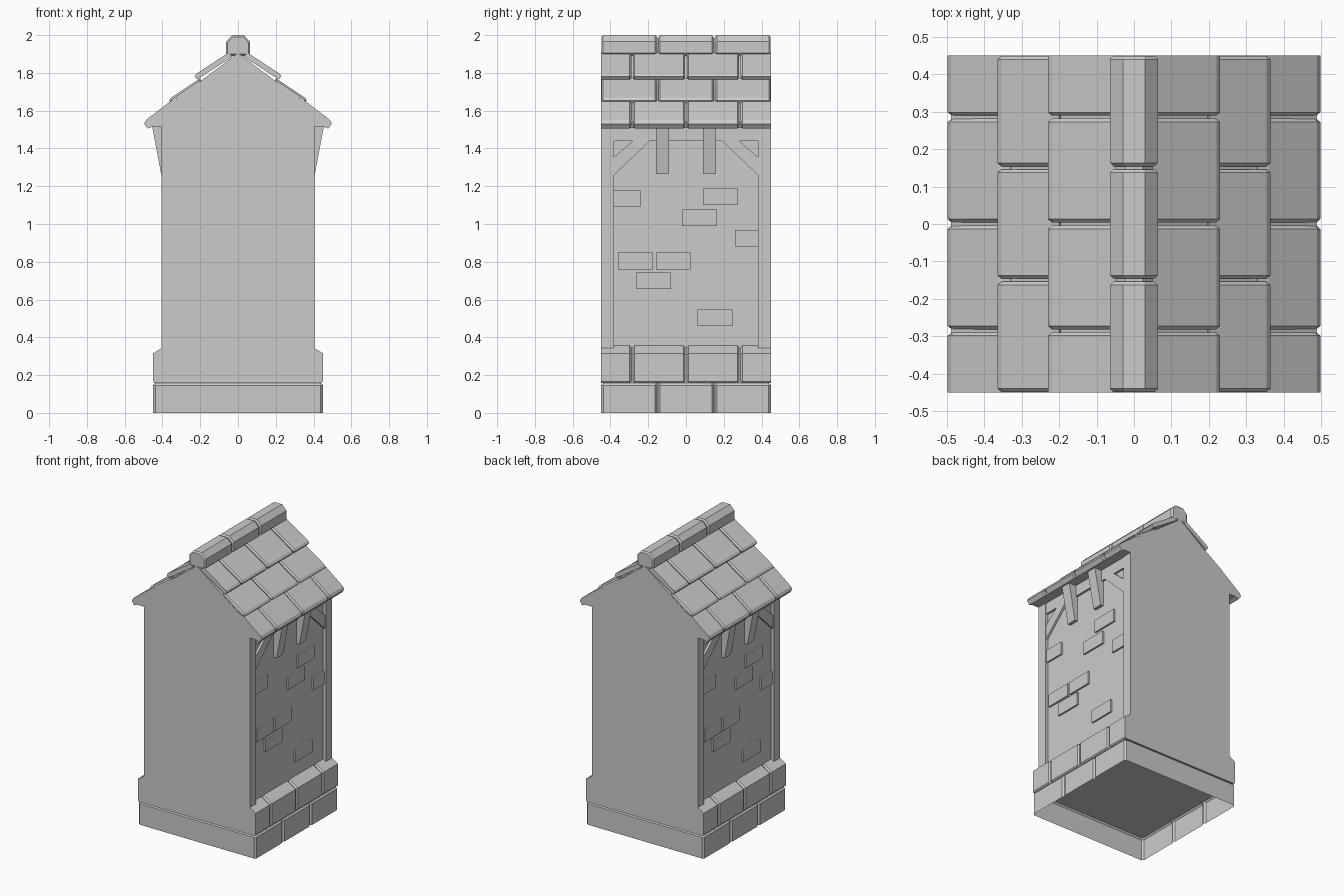
import bpy, bmesh, math

cube = bpy.data.objects.get("Cube")
if cube:
    bpy.data.objects.remove(cube, do_unlink=True)

stone = bpy.data.materials.new("stone_grey")
stone.use_nodes = True
GREY = (0.6, 0.6, 0.6, 1)
stone.diffuse_color = GREY
stone.node_tree.nodes["Principled BSDF"].inputs["Base Color"].default_value = GREY

HALF = 0.45   # half depth of the section


def finish(name, bm):
    mesh = bpy.data.meshes.new(name)
    bm.to_mesh(mesh)
    bm.free()
    mesh.materials.append(stone)
    obj = bpy.data.objects.new(name, mesh)
    bpy.context.collection.objects.link(obj)
    return obj


def prism(name, profile, a, b, axis="y", bevel=0, ends=()):
    """Extrude a profile from a to b; bevel the rims of the given ends."""
    bm = bmesh.new()
    place = (lambda p: (p[0], a, p[1])) if axis == "y" else (lambda p: (a, p[0], p[1]))
    k = 1 if axis == "y" else 0
    face = bm.faces.new([bm.verts.new(place(p)) for p in profile])
    new = bmesh.ops.extrude_face_region(bm, geom=[face])["geom"]
    for v in new:
        if isinstance(v, bmesh.types.BMVert):
            v.co[k] = b
    bmesh.ops.recalc_face_normals(bm, faces=bm.faces)
    if bevel:
        rim = [e for e in bm.edges
               if any(all(abs(v.co[k] - t) < 1e-5 for v in e.verts) for t in ends)]
        if rim:
            bmesh.ops.bevel(bm, geom=rim, offset=bevel, segments=1, affect="EDGES")
    bmesh.ops.recalc_face_normals(bm, faces=bm.faces)
    return finish(name, bm)


def opposite(obj):
    """Repeat a part on the other side by a half turn."""
    twin = obj.copy()
    obj.name, twin.name = "left_" + obj.name, "right_" + obj.name
    twin.rotation_euler.z = math.pi
    bpy.context.collection.objects.link(twin)


def mirrored(half):
    return half + [(-x, z) for x, z in reversed(half) if x != 0]


def course(name, profile, cuts, bevel_ends, both_sides, gap=0.004, bevel=0.009):
    """A row of blocks along y, split at the cuts."""
    edge = HALF - 0.002 if bevel_ends else HALF
    stops = [-edge] + cuts + [edge]
    for i in range(len(stops) - 1):
        a = stops[i] + (gap if i else 0)
        b = stops[i + 1] - (gap if i < len(stops) - 2 else 0)
        ends = [t for t in (a, b) if bevel_ends or abs(t) < edge - 0.01]
        obj = prism(f"{name}_{i + 1}", profile, a, b, "y", bevel, ends)
        if both_sides:
            opposite(obj)


def box(name, x, y, z):
    return prism(name, [(x[0], z[0]), (x[1], z[0]), (x[1], z[1]), (x[0], z[1])], *y)


THIRDS = [-0.15, 0.15]
QUARTERS = [-0.285, 0, 0.285]

# Lowest course: notched shell, open underneath
side = [(HALF - 0.012, -HALF), (HALF, 0.012 - HALF)]
for y in THIRDS:
    side += [(HALF, y - 0.013), (HALF - 0.012, y - 0.003),
             (HALF - 0.012, y + 0.003), (HALF, y + 0.013)]
side += [(HALF, HALF - 0.012), (HALF - 0.012, HALF)]
plan = side + [(-x, -y) for x, y in side]
bm = bmesh.new()
rings = [[bm.verts.new((x * s, y * s, z)) for x, y in plan]
         for z, s in ((0, 1), (0.146, 1), (0.157, 0.978))]
for low, high in zip(rings, rings[1:]):
    for i in range(len(plan)):
        j = (i + 1) % len(plan)
        bm.faces.new((low[i], low[j], high[j], high[i]))
bm.faces.new(rings[-1])
finish("foundation_course", bm)

# Upper plinth course with sloped top
prism("plinth_core", mirrored([(0.44, 0.157), (0.44, 0.31), (0.38, 0.347)]), -HALF, HALF)
course("plinth_block", mirrored([(0.443, 0.159), (HALF, 0.167), (HALF, 0.315), (0.385, 0.356)]),
       QUARTERS, False, False)

# Recessed wall, end walls with corner posts, roof deck
prism("wall_core", mirrored([(0.385, 0.2), (0.385, 1.53), (0, 1.8)]), -0.4, 0.4)
for tag, a, b in (("front", -HALF, -0.38), ("back", 0.38, HALF)):
    prism(tag + "_end_wall", mirrored([(0.405, 0.2), (0.405, 1.56), (0, 1.88)]), a, b)
prism("roof_deck", mirrored([(0.455, 1.515), (0.475, 1.507), (0.488, 1.54), (0, 1.905)]),
      -HALF, HALF)

# Timber frame: beam, braces and eave brackets
opposite(box("top_beam", (0.37, 0.4), (-0.38, 0.38), (1.44, 1.52)))
for s in (-1, 1):
    opposite(prism("brace", [(s * 0.38, 1.26), (s * 0.38, 1.355), (s * 0.28, 1.44), (s * 0.19, 1.44)],
                   0.37, 0.4, "x"))
    opposite(prism("eave_bracket", [(0.38, 1.52), (0.455, 1.52), (0.407, 1.265), (0.38, 1.265)],
                   s * 0.09, s * 0.16))

# Loose bricks showing through the wall: y start, z start, length
for y, z, length in ((-0.38, 1.09, 0.14), (0.09, 1.1, 0.185), (-0.02, 0.99, 0.185),
                     (0.26, 0.88, 0.12), (-0.36, 0.76, 0.185), (-0.16, 0.76, 0.185),
                     (-0.265, 0.655, 0.185), (0.06, 0.46, 0.185)):
    opposite(box("wall_brick", (0.37, 0.397), (y, y + length), (z, z + 0.088)))

# Lapped roof tiles
course("eave_tile", [(0.31, 1.63), (0.33, 1.662), (0.36, 1.648), (0.488, 1.55), (0.497, 1.53),
                     (0.478, 1.505), (0.455, 1.515)], QUARTERS, False, True)
course("middle_tile", [(0.19, 1.74), (0.2, 1.772), (0.354, 1.669), (0.364, 1.655),
                       (0.352, 1.637), (0.34, 1.643)], THIRDS, True, True)
course("upper_tile", [(0.03, 1.886), (0.05, 1.907), (0.22, 1.796), (0.23, 1.782),
                      (0.216, 1.765), (0.205, 1.772)], QUARTERS, False, True)

# Ridge caps
prism("ridge_core", mirrored([(0.05, 1.9), (0.05, 1.955), (0.024, 1.985)]), -0.44, 0.44)
course("ridge_cap", mirrored([(0.05, 1.89), (0.064, 1.905), (0.064, 1.965), (0.03, 2.0)]),
       THIRDS, True, False)
